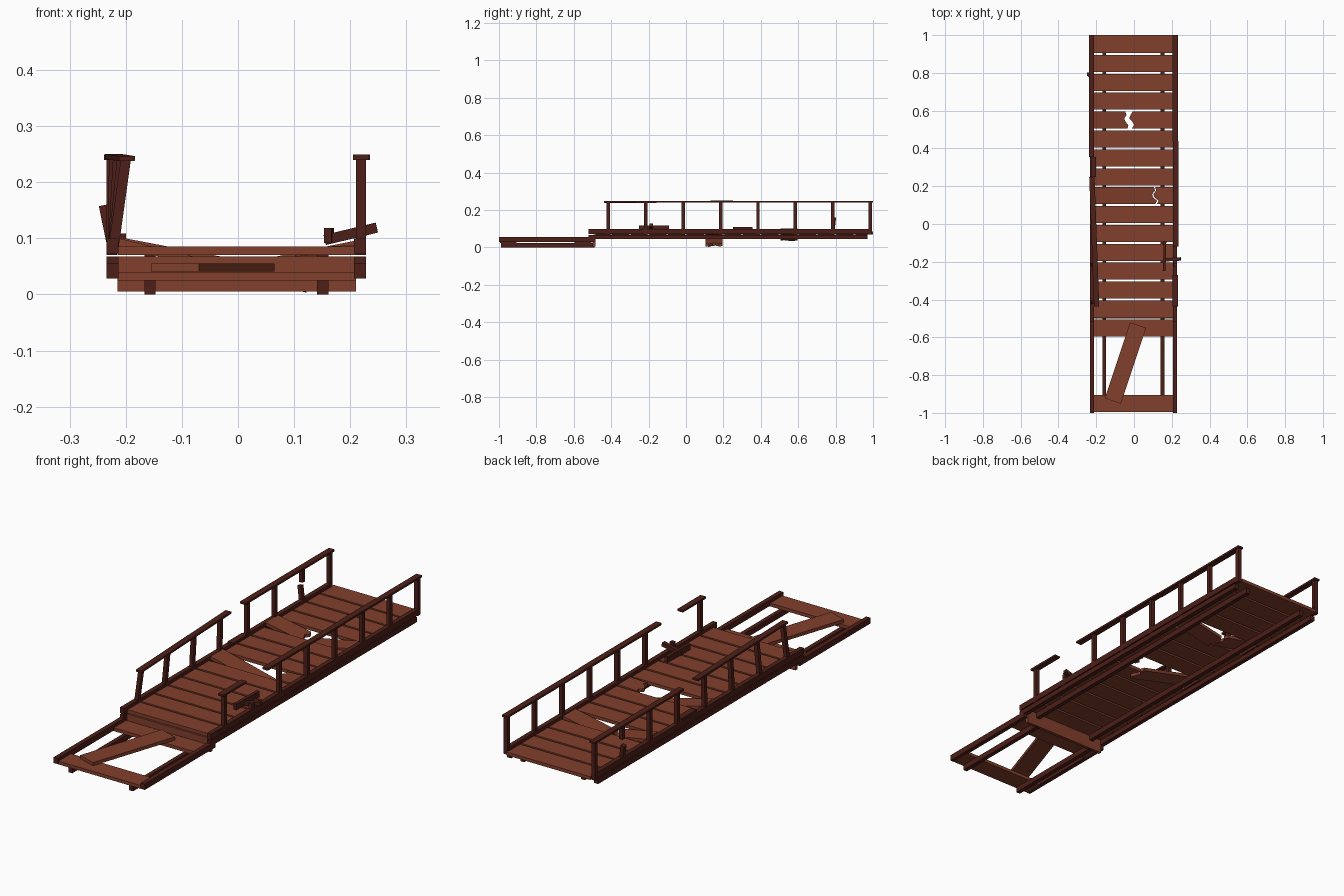
import bpy, bmesh, math
from mathutils import Vector, Matrix

if "Cube" in bpy.data.objects:
    bpy.data.objects.remove(bpy.data.objects["Cube"])


def material(name, col):
    m = bpy.data.materials.new(name)
    m.diffuse_color = (*col, 1)
    m.use_nodes = True
    m.node_tree.nodes["Principled BSDF"].inputs["Base Color"].default_value = m.diffuse_color
    return m


PLANK = material("plank_wood", (0.22, 0.05, 0.025))
DARK = material("dark_wood", (0.075, 0.014, 0.009))


def finish(bm, name, mat):
    bmesh.ops.recalc_face_normals(bm, faces=bm.faces)
    me = bpy.data.meshes.new(name)
    bm.to_mesh(me)
    bm.free()
    me.materials.append(mat)
    ob = bpy.data.objects.new(name, me)
    bpy.context.collection.objects.link(ob)
    return ob


def box(name, x0, x1, y0, y1, z0, z1, mat):
    bm = bmesh.new()
    bmesh.ops.create_cube(bm, size=1)
    bmesh.ops.scale(bm, vec=(x1 - x0, y1 - y0, z1 - z0), verts=bm.verts)
    bmesh.ops.translate(bm, vec=((x0 + x1) / 2, (y0 + y1) / 2, (z0 + z1) / 2), verts=bm.verts)
    return finish(bm, name, mat)


def beam(name, a, b, w, h, mat):
    """Rectangular bar from a to b; w is across, h is the other thickness."""
    a, b = Vector(a), Vector(b)
    d = (b - a).normalized()
    ref = Vector((0, 0, 1)) if abs(d.z) < 0.8 else Vector((0, 1, 0))
    side = d.cross(ref).normalized()
    up = side.cross(d)
    bm = bmesh.new()
    bmesh.ops.create_cube(bm, size=1)
    rot = Matrix((side, d, up)).transposed().to_4x4()
    m = Matrix.Translation((a + b) / 2) @ rot @ Matrix.Diagonal((w, (b - a).length, h, 1))
    bmesh.ops.transform(bm, matrix=m, verts=bm.verts)
    return finish(bm, name, mat)


def broken_plank(name, end, y0, y1, edge, z_end, slope, t=0.015):
    """Plank piece from a straight end to a jagged edge (x values), sloping along x."""
    n = len(edge) - 1
    pts = [(end, y0)] + [(x, y0 + (y1 - y0) * i / n) for i, x in enumerate(edge)] + [(end, y1)]
    bm = bmesh.new()
    top = [bm.verts.new((x, y, z_end - slope * abs(x - end))) for x, y in pts]
    f = bm.faces.new(top)
    r = bmesh.ops.extrude_face_region(bm, geom=[f])
    vs = [g for g in r["geom"] if isinstance(g, bmesh.types.BMVert)]
    bmesh.ops.translate(bm, vec=(0, 0, -t), verts=vs)
    return finish(bm, name, PLANK)


# upper deck planks, two of them broken
for i in range(15):
    y0 = -0.495 + 0.1 * i
    y1 = y0 + 0.09 if i < 14 else 1.0
    if i == 6:
        broken_plank("broken_plank_long", -0.212, y0, y1,
                     [0.112, 0.122, 0.1, 0.096, 0.112, 0.106], 0.1, 0.245)
        broken_plank("broken_plank_short", 0.21, y0, y1,
                     [0.122, 0.13, 0.108, 0.102, 0.118, 0.112], 0.088, 0.05)
    elif i == 10:
        broken_plank("broken_plank_left", -0.212, y0, y1,
                     [-0.035, -0.03, -0.045, -0.052, -0.04, -0.046], 0.102, 0.19)
        broken_plank("broken_plank_right", 0.21, y0, y1,
                     [-0.012, 0.0, -0.008, -0.025, -0.018, -0.008], 0.096, 0.2)
    else:
        box("deck_plank", -0.215, 0.21, y0, y1, 0.07, 0.085, PLANK)

# lower step planks and the loose one lying across
box("step_plank_front", -0.215, 0.21, -0.995, -0.905, 0.025, 0.04, PLANK)
box("step_plank_back", -0.215, 0.21, -0.595, -0.505, 0.025, 0.04, PLANK)
beam("loose_plank", (-0.112, -0.937, 0.048), (0.022, -0.535, 0.048), 0.09, 0.015, PLANK)
# riser board between levels
box("riser_board", -0.215, 0.21, -0.5, -0.485, 0.005, 0.068, PLANK)

for s in (-1, 1):
    # joists
    x = s * 0.154 - 0.003
    box("lower_joist", x - 0.01, x + 0.01, -0.99, -0.49, 0, 0.025, DARK)
    box("upper_joist", x - 0.01, x + 0.01, -0.485, 0.97, 0.045, 0.07, DARK)
    # side beams and curbs
    a, b = sorted((s * 0.21 - 0.003, s * 0.231 - 0.003))
    box("lower_curb", a, b, -1.0, -0.49, 0.028, 0.055, DARK)
    box("upper_side_beam", a, b, -0.52, 0.97, 0.045, 0.068, DARK)
    box("upper_curb", a, b, -0.52, 0.99, 0.073, 0.1, DARK)

# right railing with one post broken off
XR, XL = 0.219, -0.225
ys = [-0.415 + 0.2 * i for i in range(8)]
for y in ys:
    top = 0.125 if abs(y + 0.215) < 0.01 else 0.241
    box("right_post", XR - 0.009, XR + 0.009, y - 0.009, y + 0.009, 0.07, top, DARK)
box("right_rail_front", XR - 0.014, XR + 0.014, -0.438, -0.27, 0.24, 0.249, DARK)
box("right_rail_middle", XR - 0.012, XR + 0.016, -0.12, 0.44, 0.24, 0.249, DARK)
box("right_rail_back", XR - 0.014, XR + 0.014, 0.44, 1.0, 0.24, 0.249, DARK)
# fallen pieces on the deck
beam("fallen_post", (0.155, -0.19, 0.097), (0.247, -0.185, 0.119), 0.018, 0.018, DARK)
beam("fallen_rail_right", (0.16, -0.25, 0.105), (0.164, -0.09, 0.105), 0.014, 0.027, DARK)
box("fallen_rail_left", -0.228, -0.2, 0.25, 0.355, 0.1, 0.109, DARK)

# left railing: back half upright
for y in ys[4:]:
    if abs(y - 0.785) < 0.01:
        beam("broken_post_stub", (XL, y, 0.09), (XL - 0.014, y + 0.008, 0.158), 0.018, 0.018, DARK)
        beam("broken_post_top", (XL, y, 0.18), (XL, y, 0.241), 0.018, 0.018, DARK)
    else:
        box("left_post", XL - 0.009, XL + 0.009, y - 0.009, y + 0.009, 0.07, 0.241, DARK)
box("left_rail_back", XL - 0.014, XL + 0.014, 0.355, 1.0, 0.24, 0.249, DARK)

# left railing: front half leaning inwards more and more
for k, y in enumerate(reversed(ys[:4])):
    beam("leaning_post", (XL + 0.002, y, 0.075),
         (XL + 0.004 + 0.007 * k, y, 0.24), 0.018, 0.018, DARK)
beam("left_rail_front", (XL + 0.002, 0.25, 0.246), (XL + 0.027, -0.436, 0.242), 0.028, 0.009, DARK)
